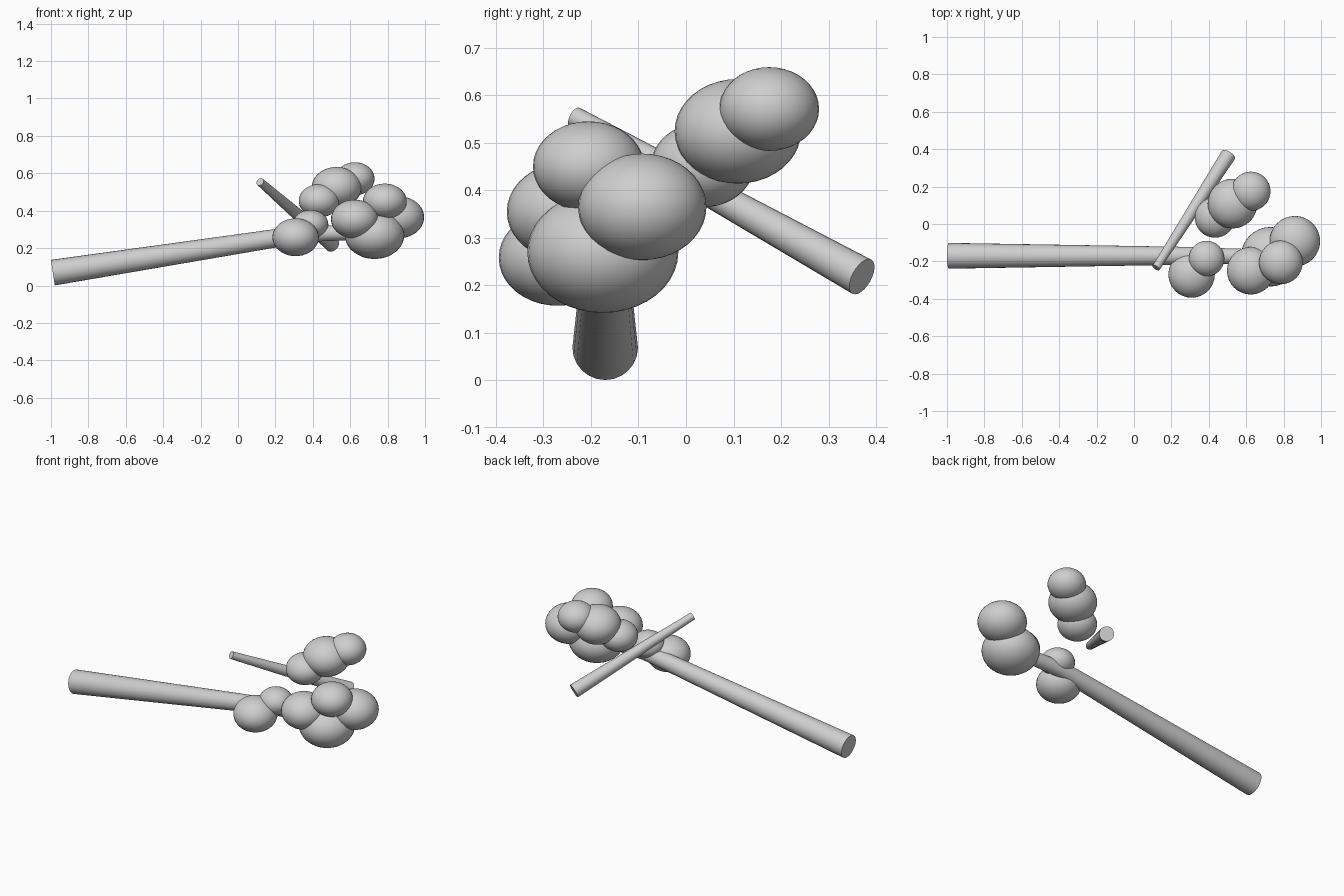
import bpy, bmesh, math
from mathutils import Vector

if "Cube" in bpy.data.objects:
    bpy.data.objects.remove(bpy.data.objects["Cube"])

mat = bpy.data.materials.new("light grey")
mat.diffuse_color = (0.62, 0.62, 0.62, 1)
mat.use_nodes = True
mat.node_tree.nodes["Principled BSDF"].inputs["Base Color"].default_value = mat.diffuse_color


def finish(name, bm, angle):
    bmesh.ops.recalc_face_normals(bm, faces=bm.faces)
    me = bpy.data.meshes.new(name)
    bm.to_mesh(me)
    bm.free()
    me.materials.append(mat)
    ob = bpy.data.objects.new(name, me)
    bpy.context.collection.objects.link(ob)
    bpy.ops.object.select_all(action='DESELECT')
    ob.select_set(True)
    bpy.context.view_layer.objects.active = ob
    bpy.ops.object.shade_smooth_by_angle(angle=math.radians(angle))
    return ob


def tube(name, path, sides=24):
    """Tapered round limb through (x, y, z, radius) points, capped at both ends."""
    bm = bmesh.new()
    pts = [Vector(p[:3]) for p in path]
    rings = []
    for i, p in enumerate(pts):
        d = (pts[min(i + 1, len(pts) - 1)] - pts[max(i - 1, 0)]).normalized()
        u = d.cross(Vector((0, 0, 1))).normalized()
        v = u.cross(d)
        r = path[i][3]
        rings.append([bm.verts.new(p + r * (math.cos(a) * u + math.sin(a) * v))
                      for a in (2 * math.pi * k / sides for k in range(sides))])
    for a, b in zip(rings, rings[1:]):
        for k in range(sides):
            n = (k + 1) % sides
            bm.faces.new((a[k], a[n], b[n], b[k]))
    bm.faces.new(rings[0])
    bm.faces.new(rings[-1])
    return finish(name, bm, 40)


def puff(name, x, y, z, r, rz):
    """Slightly flattened foliage ball."""
    bm = bmesh.new()
    bmesh.ops.create_uvsphere(bm, u_segments=32, v_segments=20, radius=1)
    for v in bm.verts:
        v.co = Vector((x + v.co.x * r, y + v.co.y * r, z + v.co.z * rz))
    return finish(name, bm, 60)


# Leaning trunk with a slight kink, running into the crown
tube("trunk", [(-0.99, -0.17, 0.069, 0.069),
               (0.32, -0.17, 0.271, 0.047),
               (0.40, -0.17, 0.278, 0.043),
               (0.72, -0.175, 0.285, 0.038)])

# Loose branch behind
tube("branch", [(0.505, 0.37, 0.218, 0.041), (0.118, -0.234, 0.554, 0.022)])

# Foliage: lower pair, main crown, rear cluster
puffs = {
    "lower_foliage": [(0.308, -0.27, 0.258, 0.124, 0.101),
                      (0.388, -0.185, 0.327, 0.095, 0.077)],
    "crown_foliage": [(0.73, -0.175, 0.27, 0.159, 0.128),
                      (0.624, -0.25, 0.355, 0.127, 0.104),
                      (0.86, -0.092, 0.365, 0.135, 0.112),
                      (0.785, -0.205, 0.45, 0.117, 0.095)],
    "rear_foliage": [(0.433, 0.035, 0.453, 0.108, 0.089),
                     (0.527, 0.109, 0.524, 0.133, 0.110),
                     (0.625, 0.175, 0.571, 0.105, 0.088)],
}
for name, items in puffs.items():
    for i, p in enumerate(items):
        puff(f"{name}_{i + 1}", *p)
